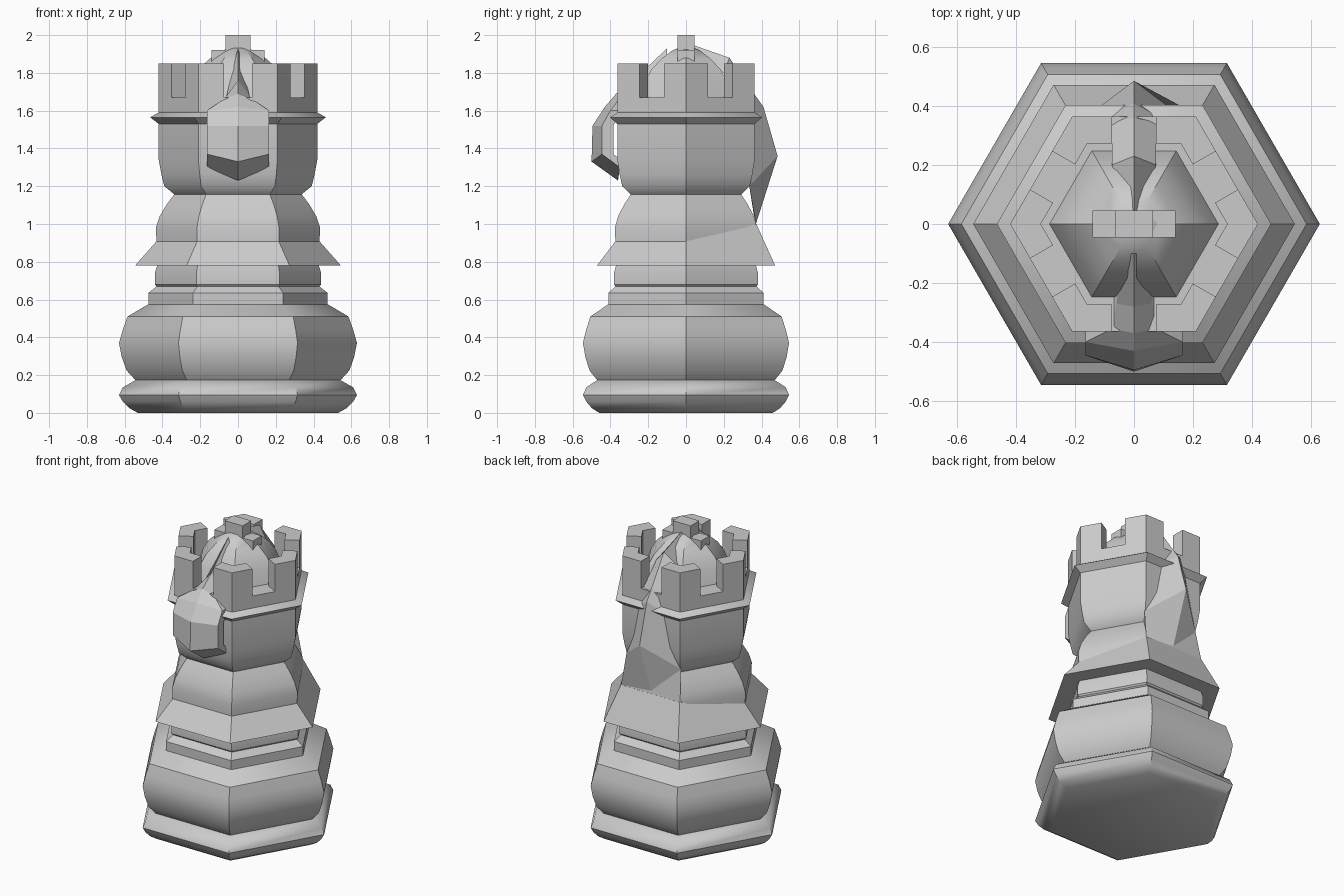
import bpy, bmesh, math
from mathutils import Vector

if "Cube" in bpy.data.objects:
    bpy.data.objects.remove(bpy.data.objects["Cube"])


def finish(name, bm, smooth=True):
    bmesh.ops.remove_doubles(bm, verts=bm.verts, dist=1e-5)
    bmesh.ops.recalc_face_normals(bm, faces=bm.faces)
    mesh = bpy.data.meshes.new(name)
    bm.to_mesh(mesh)
    bm.free()
    ob = bpy.data.objects.new(name, mesh)
    bpy.context.collection.objects.link(ob)
    if smooth:
        bpy.ops.object.select_all(action='DESELECT')
        ob.select_set(True)
        bpy.context.view_layer.objects.active = ob
        bpy.ops.object.shade_smooth_by_angle(angle=math.radians(35))
    return ob


def loft(bm, rings):
    """Skin closed rings of points and cap both ends."""
    rows = [[bm.verts.new(p) for p in r] for r in rings]
    n = len(rows[0])
    for a, b in zip(rows, rows[1:]):
        for i in range(n):
            j = (i + 1) % n
            bm.faces.new((a[i], a[j], b[j], b[i]))
    bm.faces.new(rows[0])
    bm.faces.new(rows[-1])


def hex_ring(r, z):
    return [Vector((r * math.cos(k * math.pi / 3), r * math.sin(k * math.pi / 3), z))
            for k in range(6)]


def hex_lathe(name, profile):
    bm = bmesh.new()
    loft(bm, [hex_ring(r, z) for r, z in profile])
    return finish(name, bm)


def mirrored(name, halves):
    """Each half section starts on x = 0 and is mirrored to the other side."""
    bm = bmesh.new()
    loft(bm, [h + [(-x, y, z) for x, y, z in reversed(h[1:])] for h in halves])
    return finish(name, bm, False)


def box(name, x, y, z0, z1):
    bm = bmesh.new()
    loft(bm, [[(-x, -y, z), (x, -y, z), (x, y, z), (-x, y, z)] for z in (z0, z1)])
    return finish(name, bm, False)


# rounded foot, bulging base and stepped neck
hex_lathe("foot", [(.53, 0), (.575, .025), (.61, .06), (.63, .095), (.61, .135), (.54, .175)])
hex_lathe("base", [(.54, .17), (.59, .225), (.615, .295), (.63, .37), (.61, .44),
                   (.585, .51), (.475, .575), (.475, .635), (.43, .67),
                   (.44, .68), (.44, .74), (.425, .79)])

# flared collar, swept up at the back
bm = bmesh.new()
upper = hex_ring(.43, .91)
for v in upper:
    if v.y > .1:
        v.z = 1.0
loft(bm, [hex_ring(.545, .78), upper])
finish("collar", bm, False)

# waist
hex_lathe("waist", [(.43, .88), (.435, .98), (.415, 1.04), (.38, 1.10), (.335, 1.16)])

# tower with ledge
hex_lathe("tower", [(.335, 1.155), (.39, 1.20), (.405, 1.26), (.42, 1.34), (.42, 1.53),
                    (.465, 1.565), (.42, 1.59), (.42, 1.67)])

# corner battlements
bm = bmesh.new()
outer, inner = hex_ring(.42, 1), hex_ring(.316, 1)
for k in range(6):
    o, i = outer[k], inner[k]
    d1 = (outer[(k + 1) % 6] - o).normalized()
    d2 = (outer[k - 1] - o).normalized()
    plan = [o + d1 * .135, o, o + d2 * .135, i + d2 * .083, i, i + d1 * .083]
    loft(bm, [[(p.x, p.y, z) for p in plan] for z in (1.66, 1.85)])
finish("battlements", bm, False)

# domed top inside the battlements
hex_lathe("dome", [(.29, 1.66), (.255, 1.75), (.21, 1.82), (.15, 1.875), (.09, 1.915), (.03, 1.94)])

# cross on the dome
box("cross_post", .065, .045, 1.85, 2.0)
box("cross_arm", .14, .045, 1.84, 1.92)

# muzzle on the front, rising through the front notch
muzzle = [(-.36, 1.23, .165, -.35, 1.30), (-.50, 1.33, .165, -.445, 1.37),
          (-.495, 1.52, .165, -.445, 1.52), (-.43, 1.62, .165, -.40, 1.60),
          (-.37, 1.69, .075, -.355, 1.66), (-.28, 1.76, .06, -.27, 1.68),
          (-.10, 1.93, .02, -.10, 1.86)]
mirrored("muzzle", [[(0, cy, cz), (sx, sy, sz), (sx, sy + .06, sz)]
                    for cy, cz, sx, sy, sz in muzzle])

# mane on the back, widening down to the collar
mane = [(.03, 1.95, .02, .03, 1.88), (.23, 1.88, .075, .20, 1.80),
        (.36, 1.69, .075, .345, 1.66), (.41, 1.62, .10, .355, 1.55),
        (.485, 1.36, .20, .335, 1.20), (.365, 1.01, .215, .37, 1.0)]
mirrored("mane", [[(0, cy, cz), (sx, sy, sz)] for cy, cz, sx, sy, sz in mane])
